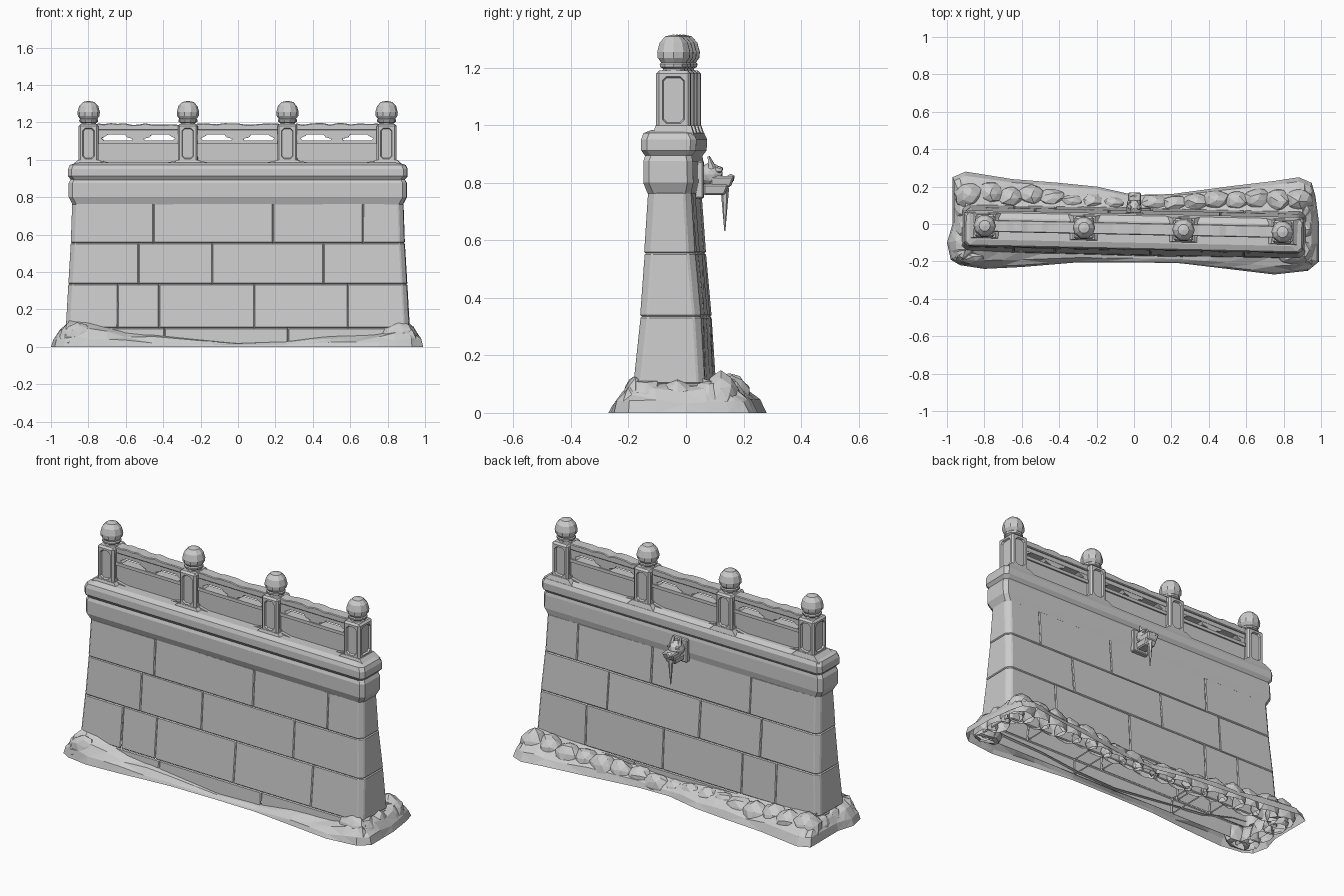
import bpy, bmesh, random
from math import pi
from mathutils import Vector, Matrix

random.seed(4)
if "Cube" in bpy.data.objects:
    bpy.data.objects.remove(bpy.data.objects["Cube"])

stone = bpy.data.materials.new("grey stone")
stone.use_nodes = True
COLOUR = (0.6, 0.6, 0.6, 1)
stone.diffuse_color = COLOUR
stone.node_tree.nodes["Principled BSDF"].inputs["Base Color"].default_value = COLOUR
WALL_TURN = -0.021   # the wall stands slightly askew on its mound


def finish(name, bm, turn=WALL_TURN):
    bmesh.ops.recalc_face_normals(bm, faces=bm.faces)
    mesh = bpy.data.meshes.new(name)
    bm.to_mesh(mesh)
    bm.free()
    mesh.materials.append(stone)
    obj = bpy.data.objects.new(name, mesh)
    obj.rotation_euler.z = turn
    bpy.context.collection.objects.link(obj)
    return obj


def hexahedron(bm, lower, upper):
    """Tapered box; lower and upper are (x0, x1, y0, y1, z)."""
    rings = []
    for x0, x1, y0, y1, z in (lower, upper):
        rings.append([bm.verts.new(p) for p in
                      ((x0, y0, z), (x1, y0, z), (x1, y1, z), (x0, y1, z))])
    a, b = rings
    bm.faces.new(a[::-1])
    bm.faces.new(b)
    for i in range(4):
        j = (i + 1) % 4
        bm.faces.new((a[i], a[j], b[j], b[i]))


def bevel(bm, edges, width):
    bmesh.ops.bevel(bm, geom=list(edges), offset=width, segments=1,
                    affect='EDGES', clamp_overlap=True)


def slab(name, points, y0, y1, chamfer=0):
    """Outline in x and z, extruded along y."""
    bm = bmesh.new()
    face = bm.faces.new([bm.verts.new((x, y0, z)) for x, z in points])
    out = bmesh.ops.extrude_face_region(bm, geom=[face])
    bmesh.ops.translate(bm, vec=(0, y1 - y0, 0),
                        verts=[v for v in out["geom"] if isinstance(v, bmesh.types.BMVert)])
    if chamfer:
        bevel(bm, bm.edges, chamfer)
    return finish(name, bm)


def boulder(name, centre, size, detail=1, rough=0.14):
    bm = bmesh.new()
    bmesh.ops.create_icosphere(bm, subdivisions=detail, radius=1)
    for v in bm.verts:
        v.co *= 1 + random.uniform(-rough, rough)
        v.co = Vector(centre) + Vector([c * s for c, s in zip(v.co, size)])
        v.co.z = max(v.co.z, 0)
    buried = [f for f in bm.faces if all(v.co.z == 0 for v in f.verts)]
    bmesh.ops.delete(bm, geom=buried, context='FACES')
    return finish(name, bm, 0)


# Coursed masonry shell: half length, front, back and height at each bed joint
levels = [(0.92, -0.17, 0.088, 0.01), (0.918, -0.163, 0.085, 0.1),
          (0.905, -0.14, 0.072, 0.335), (0.892, -0.127, 0.052, 0.555),
          (0.885, -0.115, 0.036, 0.768)]
joints = [(-0.39, 0.27), (-0.64, -0.42, 0.09, 0.59),
          (-0.53, -0.135, 0.46), (-0.45, 0.19, 0.67)]
for row, cuts in enumerate(joints):
    (w0, f0, b0, z0), (w1, f1, b1, z1) = levels[row:row + 2]
    stops = [None, *cuts, None]
    for left, right in zip(stops, stops[1:]):
        bm = bmesh.new()
        hexahedron(bm, (-w0 if left is None else left, w0 if right is None else right, f0, b0, z0),
                   (-w1 if left is None else left, w1 if right is None else right, f1, b1, z1))
        for v in bm.verts:
            v.co.y += random.uniform(-0.002, 0.002)
        # broad worn corners at the wall ends
        bevel(bm, [e for e in bm.edges if all(abs(v.co.x) > 0.85 for v in e.verts)
                   and abs(e.verts[0].co.z - e.verts[1].co.z) > 0.05], 0.025)
        bevel(bm, bm.edges, 0.005)
        # the wall is hollow, so the joint faces are left out
        bm.normal_update()
        inner = [f for f in bm.faces if abs(f.normal.z) > 0.9 or
                 (abs(f.normal.x) > 0.9 and abs(f.calc_center_median().x) < 0.8)]
        bmesh.ops.delete(bm, geom=inner, context='FACES')
        finish("wall_stone", bm)

# Two-tier coping with a rounded top edge
for name, steps in (
        ("coping_lower", [(0.883, -0.115, 0.036, 0.762), (0.903, -0.13, 0.044, 0.8),
                          (0.903, -0.13, 0.042, 0.875), (0.893, -0.123, 0.038, 0.895)]),
        ("coping_upper", [(0.89, -0.123, 0.038, 0.892), (0.907, -0.137, 0.053, 0.912),
                          (0.907, -0.137, 0.055, 0.95), (0.897, -0.13, 0.045, 0.972),
                          (0.86, -0.1, 0.015, 0.984)])):
    bm = bmesh.new()
    rings = []
    for w, f, b, z in steps:
        c = 0.02
        outline = ((-w + c, f), (w - c, f), (w, f + c), (w, b - c),
                   (w - c, b), (c - w, b), (-w, b - c), (-w, f + c))
        rings.append([bm.verts.new((x, y, z)) for x, y in outline])
    if name == "coping_upper":
        bm.faces.new(rings[-1])
    for a, b in zip(rings, rings[1:]):
        for i in range(8):
            j = (i + 1) % 8
            bm.faces.new((a[i], a[j], b[j], b[i]))
    finish(name, bm)

# Balustrade posts with sunken eight-sided panels, flared feet and bud finials
RAIL_Y = -0.026
posts = (-0.798, -0.267, 0.265, 0.795)
bud = ((0, 1.185), (0.042, 1.185), (0.038, 1.196), (0.05, 1.203), (0.051, 1.213), (0.046, 1.218),
       (0.058, 1.234), (0.06, 1.254), (0.051, 1.287), (0.03, 1.309), (0, 1.315))
for x in posts:
    bm = bmesh.new()
    box = (x - 0.053, x + 0.053, RAIL_Y - 0.06, RAIL_Y + 0.06)
    hexahedron(bm, (*box, 0.96), (*box, 1.19))
    bevel(bm, [e for e in bm.edges if any(v.co.z > 1 for v in e.verts)], 0.01)
    bm.normal_update()
    sides = [f for f in bm.faces if abs(f.normal.z) < 0.1 and f.calc_area() > 0.01]
    bmesh.ops.inset_individual(bm, faces=sides, thickness=0.016, depth=0)
    # raise the foot of each panel clear of the sill, then clip its corners
    corners = {v for f in sides for v in f.verts}
    for v in corners:
        v.co.z = max(v.co.z, 1.005)
    bmesh.ops.bevel(bm, geom=list(corners), offset=0.014, segments=1, affect='VERTICES')
    panels = [f for f in bm.faces if len(f.verts) == 8 and abs(f.normal.z) < 0.1]
    bmesh.ops.inset_individual(bm, faces=panels, thickness=0.005, depth=-0.01)
    finish("post", bm)

    bm = bmesh.new()
    hexahedron(bm, (x - 0.095, x + 0.095, RAIL_Y - 0.072, RAIL_Y + 0.072, 0.965),
               (x - 0.058, x + 0.058, RAIL_Y - 0.062, RAIL_Y + 0.062, 0.998))
    finish("post_foot", bm)

    bm = bmesh.new()
    verts = [bm.verts.new((r, 0, z)) for r, z in bud]
    edges = [bm.edges.new(pair) for pair in zip(verts, verts[1:])]
    bmesh.ops.spin(bm, geom=verts + edges, axis=(0, 0, 1), cent=(0, 0, 0),
                   steps=10, angle=2 * pi)
    bmesh.ops.remove_doubles(bm, verts=bm.verts, dist=0.0005)
    bmesh.ops.translate(bm, vec=(x, RAIL_Y, 0), verts=bm.verts)
    finish("post_finial", bm)

# Railing bays: sill, panel, cloud bracket, corner brackets, handrail
for left, right in zip(posts, posts[1:]):
    mid, half = (left + right) / 2, (right - left) / 2 - 0.045

    def part(name, points, depth, chamfer=0):
        slab(name, [(mid + x, z) for x, z in points], RAIL_Y - depth, RAIL_Y + depth, chamfer)

    part("rail_sill", [(-half, 0.96), (half, 0.96), (half, 1.0), (half - 0.05, 0.988),
                       (half - 0.1, 0.98), (0.1 - half, 0.98), (0.05 - half, 0.988), (-half, 1.0)], 0.035)
    part("rail_panel", [(-half, 0.965), (half, 0.965), (half, 1.095), (-half, 1.095)], 0.018)
    part("panel_cap", [(-half, 1.085), (half, 1.085), (half, 1.103), (-half, 1.103)], 0.027)
    part("rail_cloud", [(-0.035, 1.1), (0.035, 1.1), (0.03, 1.112), (0.06, 1.12), (0.08, 1.145),
                        (-0.08, 1.145), (-0.06, 1.12), (-0.03, 1.112)], 0.02)
    for s in (-1, 1):
        part("rail_corner", [(s * half, 1.1), (s * (half - 0.04), 1.1), (s * (half - 0.025), 1.115),
                             (s * (half - 0.05), 1.128), (s * (half - 0.07), 1.145),
                             (s * half, 1.145)], 0.02)
    part("rail_band", [(-half, 1.135), (half, 1.135), (half, 1.165), (-half, 1.165)], 0.022)
    worn = [(half - i * half / 6, 1.19 + random.uniform(-0.004, 0.006)) for i in range(13)]
    part("handrail", [(-half, 1.158), (half, 1.158), *worn], 0.032, 0.004)

# Earth skirt around the foot: x, y of its edge and its height at the wall
rim = [(-0.93, -0.22, 0.14), (-0.8, -0.24, 0.13), (-0.6, -0.23, 0.08), (-0.3, -0.205, 0.05),
       (0, -0.205, 0.02), (0.25, -0.21, 0.03), (0.5, -0.24, 0.06), (0.75, -0.27, 0.07),
       (0.93, -0.25, 0.11), (0.99, -0.2, 0.11), (0.99, 0, 0.1), (0.97, 0.15, 0.11),
       (0.95, 0.22, 0.12), (0.88, 0.25, 0.12), (0.75, 0.23, 0.11), (0.5, 0.2, 0.1), (0.2, 0.16, 0.08),
       (0, 0.155, 0.07), (-0.2, 0.2, 0.09), (-0.4, 0.22, 0.1), (-0.65, 0.24, 0.11),
       (-0.9, 0.28, 0.12), (-0.97, 0.25, 0.11), (-0.97, 0, 0.1), (-1, -0.1, 0.11), (-0.98, -0.19, 0.12)]
bm = bmesh.new()
columns = []
for p, q in zip(rim, rim[1:] + rim[:1]):
    for t in (0, 0.5):
        x, y, h = Vector(p).lerp(Vector(q), t)
        foot = Vector((max(-0.9, min(0.9, x)), max(-0.155, min(0.075, y)) - 0.02 * x, h))
        column = []
        for k, rise in ((0, 0), (0.12, 0.38), (0.45, 0.72), (1, 1)):
            rise *= 1 + (random.uniform(-0.2, 0.2) if 0 < k < 1 else 0)
            column.append(bm.verts.new((x + (foot.x - x) * k, y + (foot.y - y) * k, h * rise)))
        columns.append(column)
for a, b in zip(columns, columns[1:] + columns[:1]):
    for i in range(3):
        bm.faces.new((a[i], b[i], b[i + 1], a[i + 1]))
bmesh.ops.triangulate(bm, faces=bm.faces)
finish("earth_skirt", bm, 0)

# Worn rocks heaped along the back and round both ends, lower towards the middle
for i in range(17):
    x = -0.88 + 0.11 * i
    e = abs(x)
    boulder("back_rock", (x, 0.1 + 0.05 * e - 0.015 * x + random.uniform(-0.01, 0.01), 0.015 + 0.03 * e),
            (0.085, 0.045 + 0.03 * e, 0.06 + 0.045 * e), 2, 0.09)
for side in (-1, 1):
    for y in (-0.14, -0.03, 0.08):
        boulder("end_rock", (side * 0.905, y, 0.03 + random.uniform(-0.015, 0.015)),
                (0.06, 0.075, 0.085), 2, 0.09)
    boulder("front_rock", (side * 0.86, -0.175, 0.045), (0.09, 0.045, 0.085), 2, 0.09)

# Beast-head water spout on the back, with its frozen drip
slab("spout_plate", [(-0.05, 0.745), (0.05, 0.745), (0.05, 0.875), (-0.05, 0.875)], 0.03, 0.062, 0.005)
boulder("spout_head", (0, 0.085, 0.828), (0.042, 0.045, 0.042), 2, 0.07)
bm = bmesh.new()
for drop, back, front in ((0, 0.085, 0.17), (-0.028, 0.06, 0.15)):
    hexahedron(bm, (-0.03, 0.03, back, front - 0.015, 0.785 + drop),
               (-0.036, 0.036, back, front, 0.823 + drop))
bevel(bm, bm.edges, 0.006)
finish("spout_jaws", bm)
boulder("spout_nose", (0, 0.155, 0.815), (0.03, 0.015, 0.018))
for s in (-1, 1):
    boulder("spout_eye", (s * 0.027, 0.115, 0.845), (0.012, 0.015, 0.013))
    bm = bmesh.new()
    bmesh.ops.create_cone(bm, cap_ends=True, segments=5, radius1=0.015, radius2=0.004, depth=0.045,
                          matrix=Matrix.Translation((s * 0.024, 0.085, 0.87)) @ Matrix.Rotation(0.3, 4, 'X'))
    finish("spout_ear", bm)
bm = bmesh.new()
bmesh.ops.create_cone(bm, cap_ends=True, segments=6, radius1=0.002, radius2=0.015, depth=0.15,
                      matrix=Matrix.Translation((0, 0.135, 0.708)))
finish("spout_drip", bm)
